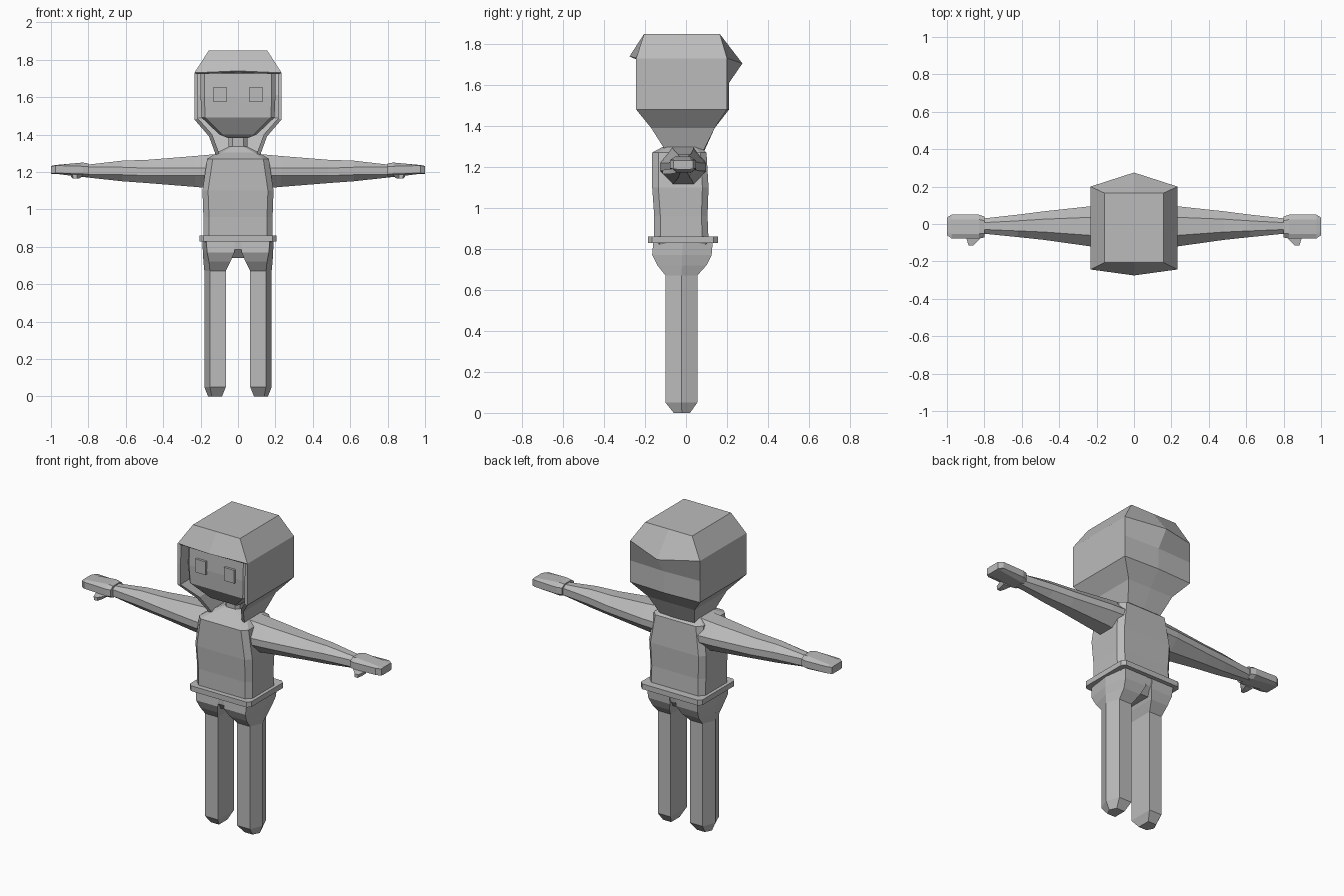
import bpy, bmesh

grey = bpy.data.materials.new("light_grey")
grey.diffuse_color = (0.5, 0.5, 0.5, 1)


def finish(name, bm, mirror=False):
    bmesh.ops.recalc_face_normals(bm, faces=bm.faces)
    me = bpy.data.meshes.new(name)
    bm.to_mesh(me)
    bm.free()
    me.materials.append(grey)
    ob = bpy.data.objects.new(name, me)
    bpy.context.collection.objects.link(ob)
    if mirror:
        ob.modifiers.new("mirror", 'MIRROR').use_clip = False
    return ob


def loft(name, rings, mirror=False, closed=True):
    """Skin a list of equal-length rings of points."""
    bm = bmesh.new()
    vs = [[bm.verts.new(p) for p in r] for r in rings]
    n = len(vs[0])
    for a, b in zip(vs, vs[1:]):
        for i in range(n if closed else n - 1):
            j = (i + 1) % n
            bm.faces.new((a[i], a[j], b[j], b[i]))
    if closed:
        bm.faces.new(vs[0])
        bm.faces.new(vs[-1])
    return finish(name, bm, mirror)


def oct_ring(z, hx, yf, yb, c):
    """Chamfered rectangle at height z."""
    h = [(hx - c, yf), (hx, yf + c), (hx, yb - c), (hx - c, yb)]
    return [(x, y, z) for x, y in h] + [(-x, y, z) for x, y in reversed(h)]


def box(name, x0, x1, y0, y1, z0, z1, mirror=False):
    return loft(name, [[(x0, y0, z), (x1, y0, z), (x1, y1, z), (x0, y1, z)]
                       for z in (z0, z1)], mirror)


# torso, with sloping shoulders up to the collar
loft("torso", [oct_ring(*r) for r in (
    (0.84, 0.185, -0.155, 0.11, 0.03), (0.96, 0.185, -0.155, 0.105, 0.03),
    (1.10, 0.19, -0.165, 0.11, 0.03), (1.27, 0.165, -0.165, 0.10, 0.03),
    (1.305, 0.11, -0.10, 0.06, 0.025), (1.335, 0.05, -0.07, 0.03, 0.02))])
loft("neck", [oct_ring(1.30, 0.05, -0.07, 0.03, 0.02),
              oct_ring(1.42, 0.05, -0.07, 0.03, 0.02)])
loft("belt", [oct_ring(z, 0.205, -0.185, 0.155, 0.02) for z in (0.828, 0.86)])
loft("hips", [oct_ring(*r) for r in (
    (0.74, 0.05, -0.12, 0.08, 0.015), (0.785, 0.15, -0.16, 0.12, 0.03),
    (0.845, 0.19, -0.16, 0.13, 0.03))])


# legs flaring into the hips
def leg_ring(z, xi, xm, xo, yf, yb):
    ym = (yf + yb) / 2
    return [(xi, yf, z), (xm, yf, z), (xo, ym, z), (xm, yb, z), (xi, yb, z)]


loft("leg", [leg_ring(*r) for r in (
    (0, 0.085, 0.14, 0.16, -0.06, 0.02), (0.05, 0.065, 0.15, 0.18, -0.10, 0.055),
    (0.67, 0.065, 0.15, 0.18, -0.10, 0.055), (0.72, 0.04, 0.155, 0.185, -0.14, 0.10),
    (0.77, 0.02, 0.165, 0.188, -0.165, 0.125), (0.83, 0.02, 0.17, 0.19, -0.16, 0.13))],
    True)


# arms with a flat top ridge and tapered hands
def arm_ring(x, z0, zm, z1, yf, yb, k=0.45):
    c = (yf + yb) / 2
    w = (yb - yf) / 2 * k
    return [(x, c - w, z1), (x, yf, zm + 0.02), (x, yf, zm - 0.02), (x, c - w, z0),
            (x, c + w, z0), (x, yb, zm - 0.02), (x, yb, zm + 0.02), (x, c + w, z1)]


loft("arm", [arm_ring(*r) for r in (
    (0.12, 1.11, 1.20, 1.295, -0.13, 0.10), (0.23, 1.12, 1.20, 1.285, -0.12, 0.095),
    (0.48, 1.14, 1.20, 1.265, -0.085, 0.068), (0.62, 1.15, 1.205, 1.26, -0.07, 0.05),
    (0.82, 1.172, 1.205, 1.237, -0.05, 0.028))], True)
loft("hand", [arm_ring(*r, 0.6) for r in (
    (0.80, 1.175, 1.21, 1.245, -0.072, 0.04), (0.83, 1.172, 1.21, 1.25, -0.078, 0.05),
    (0.975, 1.19, 1.214, 1.237, -0.078, 0.05), (1.0, 1.188, 1.21, 1.232, -0.06, 0.035))],
    True)
loft("thumb", [[(0.825, -0.05, 1.195), (0.90, -0.05, 1.195), (0.89, -0.05, 1.17), (0.84, -0.05, 1.17)],
               [(0.825, -0.08, 1.19), (0.895, -0.08, 1.19), (0.885, -0.08, 1.165), (0.85, -0.08, 1.165)],
               [(0.86, -0.115, 1.185), (0.885, -0.115, 1.185), (0.88, -0.115, 1.165), (0.86, -0.115, 1.165)]],
     True)

# head with a chin that slopes under the face
loft("head", [oct_ring(*r) for r in (
    (1.38, 0.05, -0.10, 0.05, 0.015), (1.40, 0.10, -0.14, 0.10, 0.015),
    (1.49, 0.195, -0.205, 0.16, 0.02), (1.60, 0.20, -0.21, 0.17, 0.02),
    (1.725, 0.20, -0.205, 0.17, 0.02))])
box("eye", 0.062, 0.13, -0.222, -0.19, 1.575, 1.655, True)


# hood: side and back wall open at the front, closed by a tapered crown
def wall(z, hx, yf, yb, mid, zm=None):
    return [(-hx, yf, z), (-hx, yb, z), (0, mid, zm or z), (hx, yb, z), (hx, yf, z)]


hood = loft("hood", [wall(*r) for r in (
    (1.28, 0.115, -0.10, 0.085, 0.09), (1.39, 0.155, -0.17, 0.14, 0.14),
    (1.48, 0.233, -0.243, 0.20, 0.21), (1.61, 0.233, -0.243, 0.20, 0.21),
    (1.73, 0.233, -0.243, 0.20, 0.275, 1.705))], closed=False)
bm = bmesh.new()
bm.from_mesh(hood.data)
bm.verts.ensure_lookup_table()
rim = list(bm.verts)[-5:] + [bm.verts.new((0, -0.275, 1.74))]
top = [bm.verts.new((x, y, 1.848)) for x, y in (
    (-0.157, -0.205), (-0.157, 0.165), (0, 0.165), (0.157, 0.165),
    (0.157, -0.205), (0, -0.205))]
for i in range(6):
    j = (i + 1) % 6
    bm.faces.new((rim[i], rim[j], top[j], top[i]))
bm.faces.new(top)
bmesh.ops.recalc_face_normals(bm, faces=bm.faces)
bm.to_mesh(hood.data)
bm.free()
shell = hood.modifiers.new("thickness", 'SOLIDIFY')
shell.thickness = 0.02
shell.offset = -1
